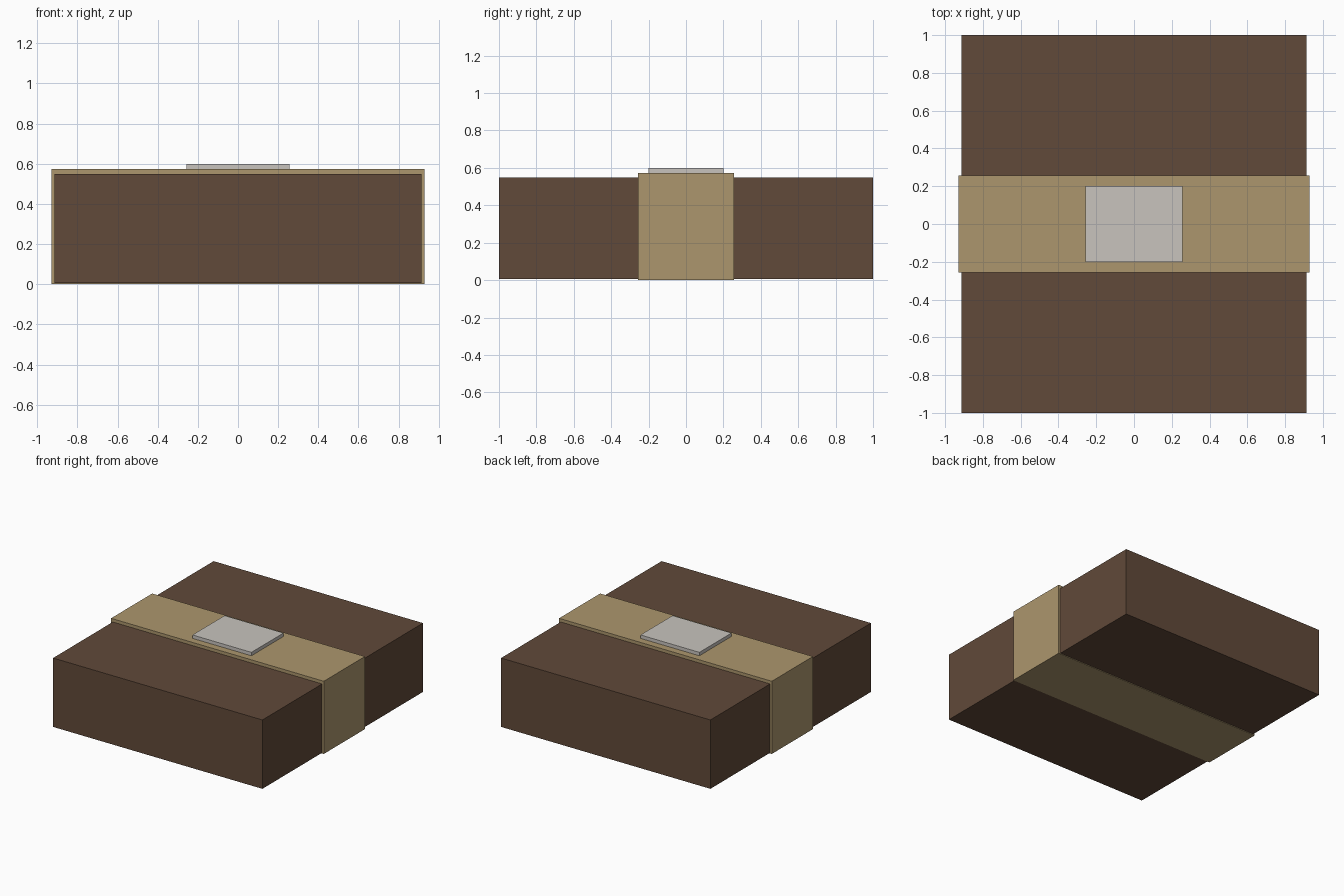
import bpy
import bmesh
from mathutils import Matrix

# Remove the default object
cube = bpy.data.objects.get("Cube")
if cube:
    bpy.data.objects.remove(cube, do_unlink=True)


def material(name, rgb):
    mat = bpy.data.materials.new(name)
    mat.use_nodes = True
    colour = (*rgb, 1.0)
    mat.diffuse_color = colour
    mat.node_tree.nodes["Principled BSDF"].inputs["Base Color"].default_value = colour
    return mat


def block(name, width, depth, bottom, top, mat):
    """Flat-faced box centred on the z axis."""
    bm = bmesh.new()
    place = Matrix.Translation((0, 0, (bottom + top) / 2))
    bmesh.ops.create_cube(bm, size=1, matrix=place @ Matrix.Diagonal((width, depth, top - bottom, 1)))
    mesh = bpy.data.meshes.new(name)
    bm.to_mesh(mesh)
    bm.free()
    mesh.materials.append(mat)
    obj = bpy.data.objects.new(name, mesh)
    bpy.context.collection.objects.link(obj)
    return obj


brown = material("dark brown", (0.119, 0.067, 0.041))
tan = material("tan", (0.413, 0.305, 0.153))
grey = material("pale grey", (0.578, 0.552, 0.515))

# Box, the band wrapped around it, and the plate on top
block("box_body", 1.826, 2.0, 0.005, 0.548, brown)
block("wrapping_band", 1.856, 0.512, 0.0, 0.573, tan)
block("top_plate", 0.514, 0.4, 0.573, 0.6, grey)
